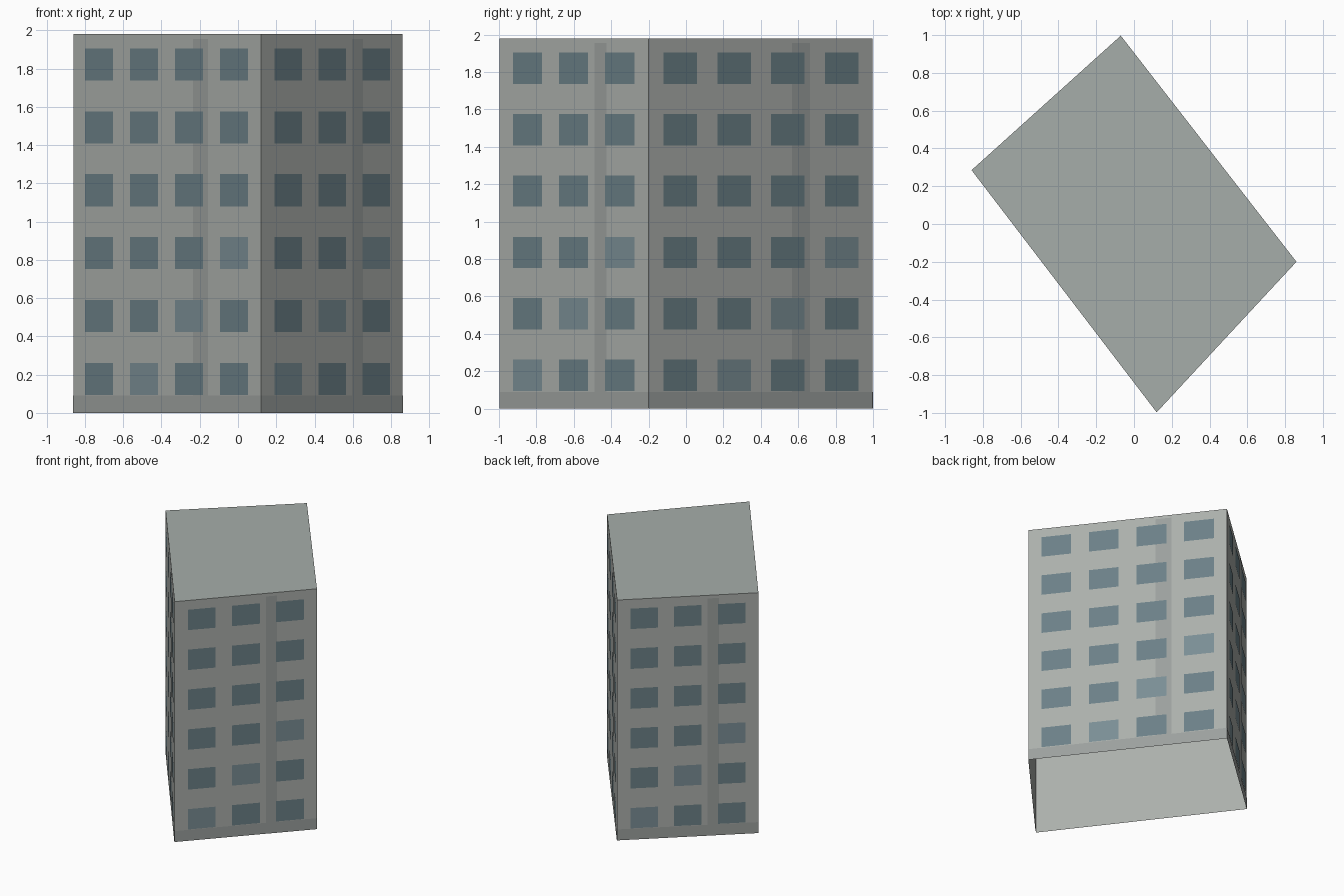
import bpy
from mathutils import Vector

if "Cube" in bpy.data.objects:
    bpy.data.objects.remove(bpy.data.objects["Cube"])

HEIGHT = 1.98
ROWS = 6
# Footprint corners, counter-clockwise seen from above
CORNERS = [(-0.86, 0.285), (0.12, -0.997), (0.86, -0.2), (-0.07, 0.997)]


def material(name, rgb):
    m = bpy.data.materials.new(name)
    m.diffuse_color = (*rgb, 1)
    m.use_nodes = True
    m.node_tree.nodes["Principled BSDF"].inputs["Base Color"].default_value = m.diffuse_color
    return m


WALL = material("concrete", (0.41, 0.43, 0.41))
ROOF = material("roof_grey", (0.38, 0.42, 0.40))
TRIM = material("trim_grey", (0.33, 0.35, 0.34))
GLASS = material("glass", (0.147, 0.216, 0.242))
PALE = material("pale_glass", (0.195, 0.27, 0.30))


def make(name, quads, mats, indices=None):
    verts = [v for q in quads for v in q]
    faces = [tuple(range(4 * i, 4 * i + 4)) for i in range(len(quads))]
    mesh = bpy.data.meshes.new(name)
    mesh.from_pydata(verts, [], faces)
    for m in mats:
        mesh.materials.append(m)
    if indices:
        mesh.polygons.foreach_set("material_index", indices)
    ob = bpy.data.objects.new(name, mesh)
    bpy.context.collection.objects.link(ob)
    return ob


def panel(side, u0, u1, z0, z1, out=0.0):
    """Rectangle on a wall; u runs 0..1 along it, out lifts it off the wall."""
    a = Vector((*CORNERS[side], 0))
    d = Vector((*CORNERS[(side + 1) % 4], 0)) - a
    n = Vector((d.y, -d.x, 0)).normalized() * out
    return [a + d * u + n + Vector((0, 0, z))
            for u, z in ((u0, z0), (u1, z0), (u1, z1), (u0, z1))]


# Wall shell, open at the bottom, and flat roof
make("walls", [panel(s, 0, 1, 0, HEIGHT) for s in range(4)], [WALL])
make("roof", [[(x, y, HEIGHT) for x, y in CORNERS]], [ROOF])

# Base band and vertical strip on every wall
make("base_band", [panel(s, 0, 1, 0, 0.09, 0.002) for s in range(4)], [TRIM])
make("vertical_strip",
     [panel(s, 0.64, 0.72, 0.09, 1.955, 0.002) for s in range(4)], [TRIM])

# Windows: four columns on the long walls, three on the short ones
for side, name in enumerate(("front_left", "front_right", "back_right", "back_left")):
    cols, step, width = (4, 0.24, 0.15) if side % 2 == 0 else (3, 0.31, 0.195)
    quads, tint = [], []
    for row in range(ROWS):
        z = 0.178 + row * 0.3286
        for col in range(cols):
            u = 0.5 + (col - (cols - 1) / 2) * step
            quads.append(panel(side, u - width / 2, u + width / 2,
                               z - 0.084, z + 0.084, 0.004))
            tint.append(int(row == col - (cols - 3)))  # diagonal of paler panes
    make(name + "_windows", quads, [GLASS, PALE], tint)
